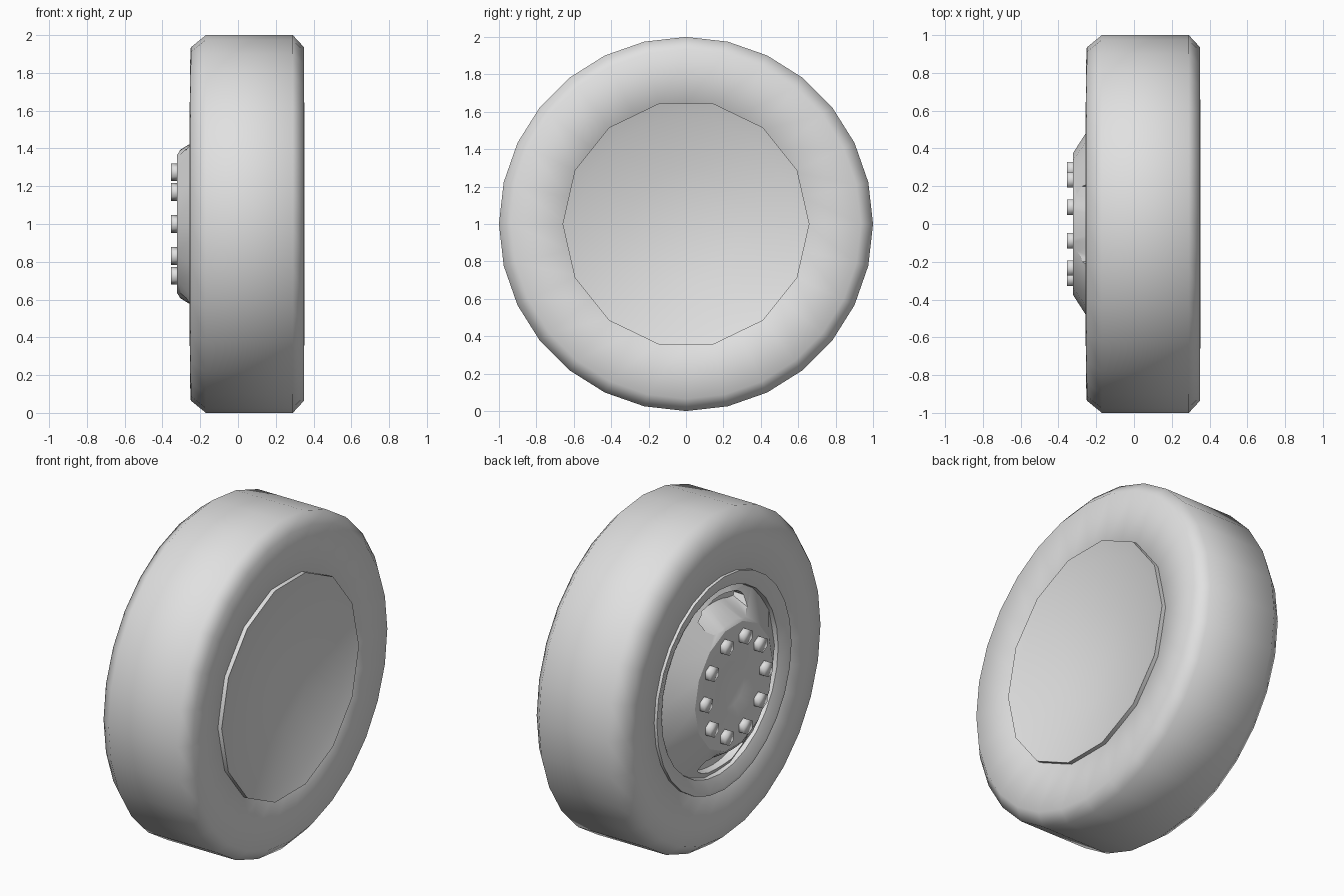
import bpy, bmesh
from math import sin, cos, pi, radians
from mathutils import Vector

if "Cube" in bpy.data.objects:
    bpy.data.objects.remove(bpy.data.objects["Cube"], do_unlink=True)

grey = bpy.data.materials.new("plain_grey")
grey.use_nodes = True
grey.diffuse_color = (0.75, 0.75, 0.75, 1)
grey.node_tree.nodes["Principled BSDF"].inputs["Base Color"].default_value = (0.75, 0.75, 0.75, 1)

AXLE = Vector((0, 0, 1))


def ring_point(x, r, a):
    return AXLE + Vector((x, r * cos(a), r * sin(a)))


def finish(bm, name):
    bmesh.ops.remove_doubles(bm, verts=bm.verts, dist=1e-5)
    bmesh.ops.recalc_face_normals(bm, faces=bm.faces)
    mesh = bpy.data.meshes.new(name)
    bm.to_mesh(mesh)
    bm.free()
    mesh.materials.append(grey)
    obj = bpy.data.objects.new(name, mesh)
    bpy.context.collection.objects.link(obj)
    return obj


def select(obj):
    bpy.ops.object.select_all(action='DESELECT')
    obj.select_set(True)
    bpy.context.view_layer.objects.active = obj


def smooth(obj, angle):
    select(obj)
    bpy.ops.object.shade_smooth_by_angle(angle=radians(angle))


def lathe(name, profile, sides, closed):
    """Turn (x, radius) points around the axle."""
    bm = bmesh.new()
    rings = []
    for x, r in profile:
        if r == 0:
            rings.append([bm.verts.new(ring_point(x, 0, 0))] * sides)
        else:
            rings.append([bm.verts.new(ring_point(x, r, 2 * pi * i / sides)) for i in range(sides)])
    pairs = list(zip(rings, rings[1:]))
    if closed:
        pairs.append((rings[-1], rings[0]))
    for a, b in pairs:
        for i in range(sides):
            j = (i + 1) % sides
            corners = list(dict.fromkeys((a[i], a[j], b[j], b[i])))
            bm.faces.new(corners)
    return finish(bm, name)


# Tyre with bevelled shoulders and nearly flat sidewalls
tyre = lathe("tyre", [(-0.19, 0.6), (-0.238, 0.64), (-0.255, 0.82), (-0.25, 0.935),
                      (-0.17, 1), (0.29, 1), (0.35, 0.935),
                      (0.325, 0.64), (0.28, 0.6)], 28, True)
smooth(tyre, 60)

# Outer rim lip
rim = lathe("outer_rim", [(-0.18, 0.647), (-0.257, 0.647), (-0.256, 0.63),
                          (-0.228, 0.56), (-0.17, 0.55)], 28, True)
smooth(rim, 40)

# Shallow dish on the inner side
dish = lathe("inner_dish", [(0.18, 0), (0.18, 0.66), (0.352, 0.66), (0.325, 0.58),
                            (0.265, 0.3), (0.235, 0)], 14, False)
smooth(dish, 50)

# Conical hub with a flat flange and a shallow centre recess
hub = lathe("hub", [(-0.08, 0), (-0.08, 0.59), (-0.185, 0.59), (-0.323, 0.375),
                    (-0.323, 0.19), (-0.302, 0.13), (-0.3, 0)], 14, False)


def slot_cutter(middle):
    """Curved, tapered block that cuts one vent slot."""
    bm = bmesh.new()
    steps = 8
    loops = []
    for x, inner, outer, spread in ((-0.4, 0.335, 0.545, 32), (-0.18, 0.47, 0.515, 24)):
        outline = []
        for side in (1, -1):
            for i in range(steps + 1):
                t = side * (2 * i / steps - 1)
                trim = 0.25 * (outer - inner) if abs(t) > 0.9 else 0
                r = outer - trim if side > 0 else inner + trim
                outline.append((r, middle + t * radians(spread)))
        loops.append([bm.verts.new(ring_point(x, r, a)) for r, a in outline])
    front, back = loops
    n = len(front)
    bm.faces.new(front)
    bm.faces.new(back)
    for i in range(n):
        j = (i + 1) % n
        bm.faces.new((front[i], front[j], back[j], back[i]))
    cutter = finish(bm, "slot_cutter")
    cutter.hide_render = True
    return cutter


# Vent slots at the top and bottom of the hub
for middle in (pi / 2, -pi / 2):
    cutter = slot_cutter(middle)
    cut = hub.modifiers.new("slot", 'BOOLEAN')
    cut.operation = 'DIFFERENCE'
    cut.solver = 'EXACT'
    cut.object = cutter
    select(hub)
    bpy.ops.object.modifier_apply(modifier=cut.name)
    bpy.data.objects.remove(cutter, do_unlink=True)
smooth(hub, 27)

# Ten rounded hexagonal wheel nuts
for k in range(10):
    a = 2 * pi * k / 10
    bm = bmesh.new()
    bmesh.ops.create_cone(bm, cap_ends=True, segments=6, radius1=0.047, radius2=0.047, depth=0.05)
    for v in bm.verts:
        v.co = ring_point(-0.33 - v.co.z, 0.288, a) + Vector((0, v.co.x, v.co.y))
    nut = finish(bm, f"wheel_nut_{k + 1}")
    smooth(nut, 100)
